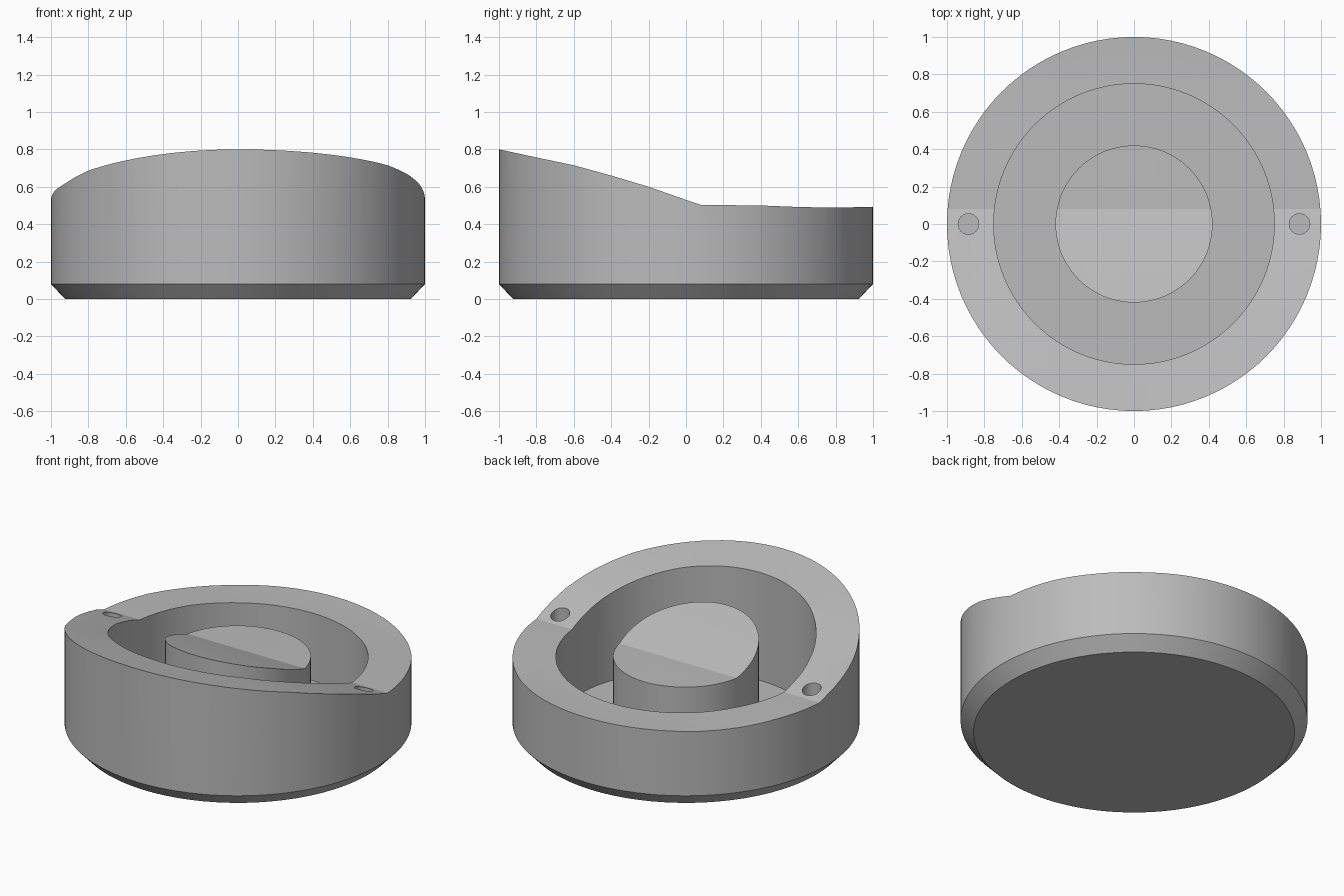
import bpy, bmesh, math

old = bpy.data.objects.get("Cube")
if old:
    bpy.data.objects.remove(old, do_unlink=True)

SEGMENTS = 96

grey = bpy.data.materials.new("plain grey")
grey.use_nodes = True
GREY = (0.50, 0.50, 0.50, 1)
grey.diffuse_color = GREY
grey.node_tree.nodes["Principled BSDF"].inputs["Base Color"].default_value = GREY


def make_object(name, bm):
    bmesh.ops.recalc_face_normals(bm, faces=bm.faces)
    mesh = bpy.data.meshes.new(name)
    bm.to_mesh(mesh)
    bm.free()
    obj = bpy.data.objects.new(name, mesh)
    bpy.context.collection.objects.link(obj)
    mesh.materials.append(grey)
    return obj


def lathe(name, profile):
    """Closed solid turned about z; the profile runs from axis to axis."""
    bm = bmesh.new()
    verts = [bm.verts.new((r, 0, z)) for r, z in profile]
    edges = [bm.edges.new(pair) for pair in zip(verts, verts[1:])]
    bmesh.ops.spin(bm, geom=verts + edges, cent=(0, 0, 0), axis=(0, 0, 1),
                   angle=math.tau, steps=SEGMENTS, use_merge=True)
    bmesh.ops.remove_doubles(bm, verts=bm.verts, dist=0.0001)
    return make_object(name, bm)


# Round body with chamfered foot, ring channel and central post
body = lathe("round_body", [(0, 0), (0.925, 0), (1, 0.08), (1, 1), (0.75, 1),
                            (0.75, 0.06), (0.42, 0.06), (0.42, 1), (0, 1)])

# Height of the sculpted top along y: sloping front, low back
SLOPE = [(-1.1, 0.82), (-1, 0.8), (-0.8, 0.757), (-0.6, 0.715), (-0.4, 0.66),
         (-0.2, 0.6), (0, 0.53), (0.08, 0.503), (0.4, 0.5), (0.6, 0.492),
         (0.8, 0.488), (1.1, 0.496)]


def top_height(x, y, z):
    # the right flank of the slope dips slightly
    if x < 0 and y < 0:
        z -= 0.045 * x * x * min(1, -y / 0.4)
    return z


# Cutter that carves the top surface
bm = bmesh.new()
columns = [i * 0.11 for i in range(-10, 11)]
rows = [[bm.verts.new((x, y, top_height(x, y, z))) for x in columns] for y, z in SLOPE]
for a, b in zip(rows, rows[1:]):
    for i in range(len(columns) - 1):
        bm.faces.new((a[i], a[i + 1], b[i + 1], b[i]))
lifted = bmesh.ops.extrude_face_region(bm, geom=bm.faces[:], use_keep_orig=True)
for v in lifted["geom"]:
    if isinstance(v, bmesh.types.BMVert):
        v.co.z = 1.3
cutters = [make_object("top_cutter", bm)]

# Pin holes on both sides of the rim
for side in (-1, 1):
    bpy.ops.mesh.primitive_cylinder_add(vertices=32, radius=0.055, depth=0.8,
                                        location=(side * 0.885, 0, 0.7))
    cutters.append(bpy.context.object)
    cutters[-1].name = "pin_hole_cutter"

bpy.ops.object.select_all(action='DESELECT')
body.select_set(True)
bpy.context.view_layer.objects.active = body
for cutter in cutters:
    mod = body.modifiers.new("carve", 'BOOLEAN')
    mod.operation = 'DIFFERENCE'
    mod.solver = 'EXACT'
    mod.object = cutter
    bpy.ops.object.modifier_apply(modifier=mod.name)
    bpy.data.objects.remove(cutter, do_unlink=True)

body.data.materials.clear()
body.data.materials.append(grey)
for face in body.data.polygons:
    face.material_index = 0
bpy.ops.object.shade_smooth_by_angle(angle=math.radians(10))
